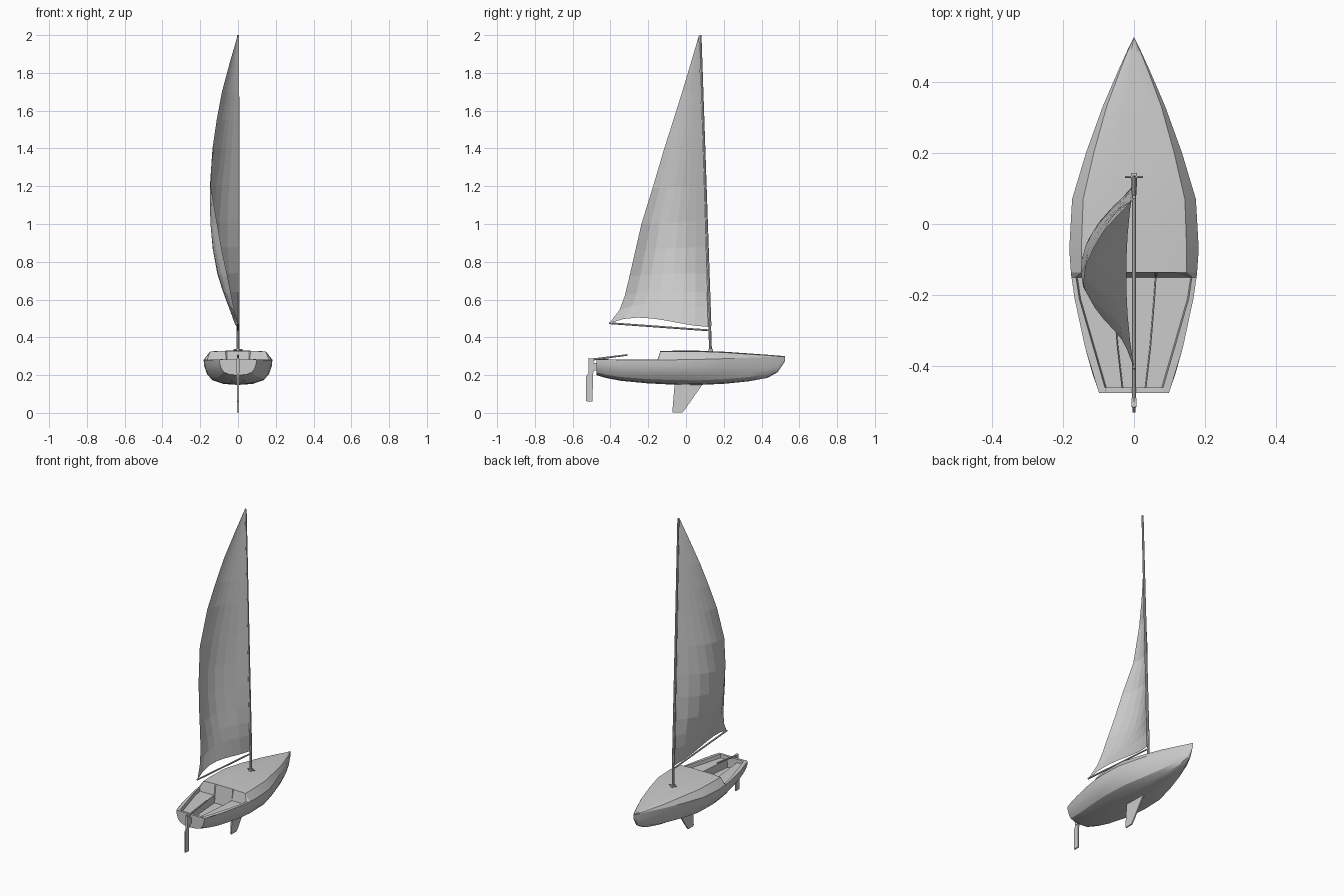
import bpy, bmesh, math
from mathutils import Vector

if "Cube" in bpy.data.objects:
    bpy.data.objects.remove(bpy.data.objects["Cube"])


def finish(name, bm, angle=None):
    bmesh.ops.remove_doubles(bm, verts=bm.verts, dist=0.0003)
    bmesh.ops.recalc_face_normals(bm, faces=bm.faces)
    me = bpy.data.meshes.new(name)
    bm.to_mesh(me)
    bm.free()
    ob = bpy.data.objects.new(name, me)
    bpy.context.collection.objects.link(ob)
    if angle:
        bpy.ops.object.select_all(action='DESELECT')
        bpy.context.view_layer.objects.active = ob
        ob.select_set(True)
        bpy.ops.object.shade_smooth_by_angle(angle=math.radians(angle))
    return ob


def loft(name, rows, angle=None, cap_first=False):
    bm = bmesh.new()
    vs = [[bm.verts.new(p) for p in r] for r in rows]
    for a, b in zip(vs, vs[1:]):
        for i in range(len(a) - 1):
            bm.faces.new((a[i], a[i + 1], b[i + 1], b[i]))
    if cap_first:
        bm.faces.new(vs[0])
    return finish(name, bm, angle)


def mirrored(half, y):
    """Half section (x, z) from edge to centre, made into a full row."""
    return [(x, y, z) for x, z in half] + [(-x, y, z) for x, z in half[-2::-1]]


def rod(name, a, b, r0, r1, n=8):
    a, b = Vector(a), Vector(b)
    bm = bmesh.new()
    bmesh.ops.create_cone(bm, cap_ends=True, segments=n, radius1=r0, radius2=r1, depth=(b - a).length)
    bm.transform((b - a).to_track_quat('Z', 'Y').to_matrix().to_4x4())
    bmesh.ops.translate(bm, verts=bm.verts, vec=(a + b) / 2)
    return finish(name, bm, 40)


def plate(name, profile, t):
    """Flat plate from a (y, z) outline."""
    bm = bmesh.new()
    f = bm.faces.new([bm.verts.new((-t / 2, y, z)) for y, z in profile])
    ext = bmesh.ops.extrude_face_region(bm, geom=[f])['geom']
    bmesh.ops.translate(bm, verts=[v for v in ext if isinstance(v, bmesh.types.BMVert)], vec=(t, 0, 0))
    return finish(name, bm)


def box(name, loc, size):
    bm = bmesh.new()
    bmesh.ops.create_cube(bm, size=1)
    for v in bm.verts:
        v.co = Vector([c * s + l for c, s, l in zip(v.co, size, loc)])
    return finish(name, bm)


# Hull stations: y, half width, sheer height, keel height
stations = [(-.475, .098, .283, .2), (-.42, .117, .282, .184), (-.345, .138, .281, .17),
            (-.21, .167, .281, .157), (-.14, .177, .281, .153), (-.07, .182, .281, .15),
            (.07, .174, .283, .148), (.2, .135, .287, .154), (.33, .088, .292, .167),
            (.43, .045, .296, .185), (.485, .02, .298, .215), (.525, 0, .3, .275)]
section = [(1, 0), (.985, .25), (.9, .58), (.75, .82), (.45, .96), (0, 1)]
loft("hull", [mirrored([(w * fx, s + (k - s) * fz) for fx, fz in section], y)
              for y, w, s, k in stations], 25, cap_first=True)


# Deck: raised foredeck, slanted bulkhead, benches and footwell in one skin
def interp(y, col):
    for a, b in zip(stations, stations[1:]):
        if a[0] <= y <= b[0]:
            return a[col] + (b[col] - a[col]) * (y - a[0]) / (b[0] - a[0])


def cockpit_row(y, edge, well, flat=False):
    w, s = interp(y, 1), interp(y, 2)
    bench, floor = (s, s) if flat else (.262, .215)
    return mirrored([(w, s), (edge, s + .002), (edge - .004, bench), (well, bench),
                     (well - .003, floor), (0, floor)], y)


def foredeck_row(y, crease, top):
    w, s = interp(y, 1), interp(y, 2)
    return mirrored([(w, s), (crease, top - .004), (crease * .8, top - .002),
                     (crease * .45, top), (crease * .4, top), (0, top)], y)


deck = [cockpit_row(-.475, .082, .034, True), cockpit_row(-.46, .082, .034, True),
        cockpit_row(-.459, .082, .034), cockpit_row(-.345, .115, .047),
        cockpit_row(-.21, .154, .058), cockpit_row(-.15, .163, .062)]
deck += [foredeck_row(*r) for r in [(-.136, .147, .328), (-.07, .148, .329), (.07, .143, .329),
                                    (.2, .113, .324), (.33, .077, .315), (.43, .04, .308),
                                    (.485, .018, .304), (.525, 0, .3)]]
loft("deck", deck, 20)

# Underwater board, rudder and tiller
plate("centreboard", [(-.06, .155), (.09, .155), (-.01, .012), (-.02, .002), (-.07, .002), (-.072, .01)], .008)
plate("rudder_blade", [(-.515, .29), (-.488, .285), (-.492, .21), (-.495, .06), (-.53, .062),
                       (-.53, .19), (-.517, .21)], .008)
box("rudder_head", (0, -.502, .25), (.014, .026, .075))
box("rudder_bracket", (0, -.484, .245), (.012, .022, .04))
rod("tiller", (0, -.515, .28), (0, -.31, .307), .006, .004)

# Mast, boom and fittings
mast_foot, mast_top = Vector((0, .13, .32)), Vector((0, .076, 2.0))


def on_mast(z):
    return mast_foot.lerp(mast_top, (z - .32) / 1.68)


rod("mast", mast_foot, mast_top, .0075, .005)
rod("boom", (0, .122, .437), (0, -.407, .475), .005, .005)
box("mast_step", (0, .132, .331), (.018, .024, .012))
rod("mast_pin", (-.025, .132, .334), (.025, .132, .334), .003, .003, 6)
rod("luff_sleeve", on_mast(.46), on_mast(1.99), .009, .006)

# Sail rows: luff height, leech x, y, z, belly depth
sail_rows = [(.455, 0, -.405, .475, .022), (.56, -.02, -.352, .545, .045), (.64, -.035, -.324, .62, .062),
             (.74, -.055, -.3, .72, .08), (.88, -.085, -.268, .86, .087), (1.02, -.11, -.236, 1.0, .083),
             (1.2, -.143, -.177, 1.19, .055), (1.4, -.135, -.115, 1.4, .03), (1.55, -.113, -.067, 1.55, .02),
             (1.7, -.085, -.02, 1.7, .012), (1.86, -.042, .028, 1.86, .006), (1.99, -.001, .069, 2.0, 0)]
rows = []
N = 7
for i, (lz, x, y, z, belly) in enumerate(sail_rows):
    luff, leech = on_mast(lz) - Vector((0, .007, 0)), Vector((x, y, z))
    arch = .05 * max(0, 1 - i / 4)
    row = []
    for j in range(N + 1):
        u = j / N
        bump = 4 * u * (1 - u)
        row.append(luff.lerp(leech, u) + Vector((-belly * bump, 0, arch * bump * u * 1.2)))
    rows.append(row)
loft("sail", rows)
